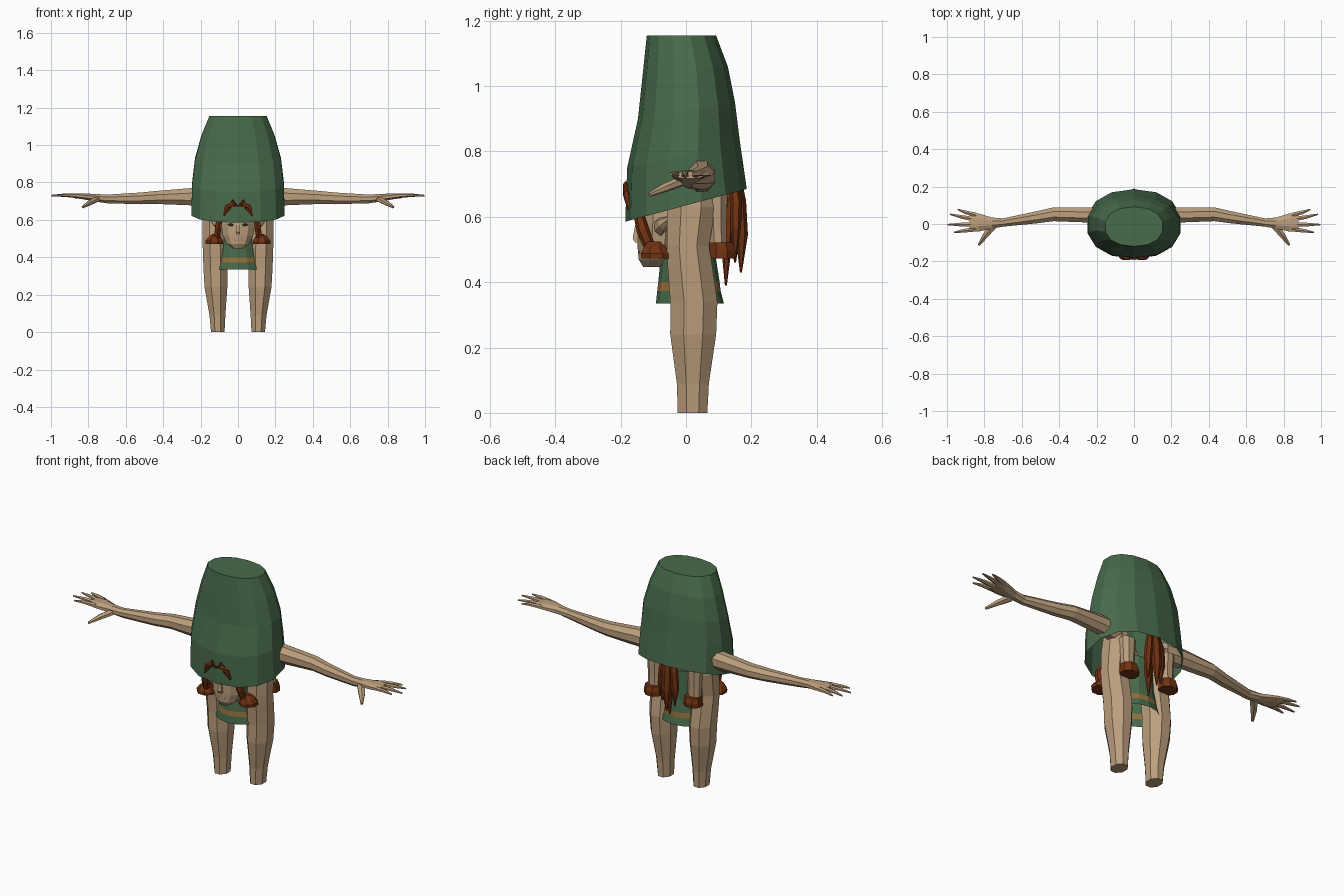
import bpy, bmesh, math
from mathutils import Vector


def material(name, rgb):
    m = bpy.data.materials.new(name)
    m.diffuse_color = (*rgb, 1)
    return m


GREEN = material("green cloth", (0.065, 0.145, 0.07))
SKIN = material("tan skin", (0.50, 0.345, 0.205))
BROWN = material("red brown", (0.165, 0.032, 0.006))
OCHRE = material("ochre belt", (0.29, 0.16, 0.045))
DARK = material("dark eye", (0.05, 0.04, 0.035))


def loft(name, rings, mats, caps=(True, True), mirror=False, rule=None):
    """Skin rings of points; rule(ring index) picks the material."""
    bm = bmesh.new()
    vs = [[bm.verts.new(p) for p in r] for r in rings]
    n = len(rings[0])
    for i in range(len(vs) - 1):
        for k in range(n):
            f = bm.faces.new((vs[i][k], vs[i][(k + 1) % n],
                              vs[i + 1][(k + 1) % n], vs[i + 1][k]))
            f.material_index = rule(i) if rule else 0
    if caps[0]:
        bm.faces.new(vs[0][::-1])
    if caps[1]:
        bm.faces.new(vs[-1])
    bmesh.ops.recalc_face_normals(bm, faces=bm.faces[:])
    me = bpy.data.meshes.new(name)
    bm.to_mesh(me)
    bm.free()
    for m in mats:
        me.materials.append(m)
    ob = bpy.data.objects.new(name, me)
    bpy.context.collection.objects.link(ob)
    if mirror:
        ob.modifiers.new("mirror", 'MIRROR').use_mirror_merge = False
    return ob


def tube(name, path, mat, n=8, mirror=False, flat=None):
    """Sweep an ellipse along (x, y, z, side radius, other radius)."""
    pts = [Vector(p[:3]) for p in path]
    rings = []
    for i, p in enumerate(path):
        t = (pts[min(i + 1, len(pts) - 1)] - pts[max(i - 1, 0)]).normalized()
        if flat:
            t = Vector(flat)
        side = Vector((1, 0, 0)) if abs(t.z) > 0.6 else t.cross(Vector((0, 0, 1)))
        side = (side - t * side.dot(t)).normalized()
        up = t.cross(side)
        rings.append([pts[i] + side * p[3] * math.cos(a) + up * p[4] * math.sin(a)
                      for a in [math.tau * (k + 0.5) / n for k in range(n)]])
    return loft(name, rings, [mat], mirror=mirror)


def slanted_ring(rx, yf, yb, zf, zb, n=14, power=0.9):
    """Horizontal oval whose height runs from zf in front to zb behind."""
    out = []
    for k in range(n):
        a = math.tau * (k + 0.5) / n
        c, s = math.cos(a), math.sin(a)
        c = math.copysign(abs(c) ** power, c)
        s = math.copysign(abs(s) ** power, s)
        out.append(((rx * c), (yf + yb) / 2 + (yb - yf) / 2 * s,
                    (zf + zb) / 2 + (zb - zf) / 2 * s))
    return out


# Large hollow hat with a slanted hem
loft("hat", [slanted_ring(*r) for r in (
    (0.255, -0.186, 0.186, 0.585, 0.685), (0.251, -0.180, 0.165, 0.75, 0.83),
    (0.235, -0.147, 0.150, 0.90, 0.95), (0.200, -0.132, 0.128, 1.04, 1.06),
    (0.157, -0.120, 0.092, 1.155, 1.155))], [GREEN], caps=(False, True))

# Legs
Z = (0, 0, 1)
tube("leg", [(0.108, 0.020, 0.00, 0.039, 0.049), (0.110, 0.021, 0.09, 0.046, 0.053),
             (0.118, 0.022, 0.24, 0.066, 0.076), (0.120, 0.024, 0.34, 0.070, 0.078),
             (0.122, 0.012, 0.45, 0.072, 0.074), (0.125, 0.006, 0.51, 0.070, 0.070),
             (0.128, 0.016, 0.63, 0.068, 0.080), (0.128, 0.016, 0.72, 0.055, 0.070)],
     SKIN, mirror=True, flat=Z)

# Arms with palms
X = (1, 0, 0)
tube("arm", [(0.14, 0.045, 0.720, 0.045, 0.052), (0.25, 0.048, 0.724, 0.043, 0.050),
             (0.43, 0.052, 0.720, 0.040, 0.038), (0.52, 0.036, 0.715, 0.035, 0.034),
             (0.70, 0.008, 0.712, 0.024, 0.025), (0.76, 0.005, 0.718, 0.032, 0.022),
             (0.83, 0.008, 0.726, 0.052, 0.017), (0.88, 0.010, 0.728, 0.052, 0.012)],
     SKIN, mirror=True, flat=X)

# Fingers and thumb
for i, (y0, x1, y1) in enumerate(((0.048, 0.945, 0.078), (0.024, 0.985, 0.052),
                                  (-0.003, 1.0, -0.003), (-0.028, 0.965, -0.045))):
    tube("finger_%d" % (i + 1), [(0.845, y0, 0.728, 0.014, 0.012),
                                 ((0.86 + x1) / 2, (y0 + y1) / 2, 0.732, 0.011, 0.009),
                                 (x1 - 0.002, y1, 0.730, 0.004, 0.004)], SKIN, 6, True)
tube("thumb", [(0.755, -0.012, 0.710, 0.022, 0.016), (0.795, -0.062, 0.690, 0.017, 0.014),
               (0.830, -0.112, 0.668, 0.007, 0.007)], SKIN, 6, True)

# Tunic with a belt band
loft("tunic", [slanted_ring(*r, n=14, power=1) for r in (
    (0.125, -0.092, 0.116, 0.335, 0.335), (0.112, -0.088, 0.106, 0.373, 0.373),
    (0.106, -0.085, 0.103, 0.400, 0.400), (0.092, -0.078, 0.092, 0.470, 0.470),
    (0.085, -0.070, 0.085, 0.62, 0.62))], [GREEN, OCHRE], caps=(False, True),
    rule=lambda i: 1 if i == 1 else 0)

# Head, nose and ears
tube("head", [(0, -0.105, 0.447, 0.028, 0.026), (0, -0.095, 0.470, 0.062, 0.050),
              (0, -0.085, 0.515, 0.085, 0.064), (0, -0.080, 0.580, 0.096, 0.070),
              (0, -0.075, 0.680, 0.096, 0.070), (0, -0.065, 0.740, 0.055, 0.040)],
     SKIN, 10, flat=Z)
tube("nose", [(0, -0.148, 0.522, 0.016, 0.012), (0, -0.152, 0.534, 0.015, 0.016),
              (0, -0.148, 0.590, 0.007, 0.006)], SKIN, 4, flat=Z)
tube("ear", [(0.085, -0.080, 0.570, 0.020, 0.030), (0.115, -0.070, 0.580, 0.018, 0.020),
             (0.150, -0.045, 0.600, 0.004, 0.004)], SKIN, 6, True)

# Eyes and mouth as thin plates
tube("eye", [(0.024, -0.145, 0.573, 0.003, 0.004), (0.040, -0.142, 0.574, 0.003, 0.007),
             (0.056, -0.134, 0.575, 0.003, 0.004)], DARK, 6, True)
tube("mouth", [(-0.020, -0.141, 0.492, 0.003, 0.003),
               (0.020, -0.141, 0.492, 0.003, 0.003)], BROWN, 4)

# Fringe locks breaking through the hat front
tube("fringe", [(0.004, -0.183, 0.672, 0.006, 0.010), (0.026, -0.185, 0.690, 0.009, 0.020),
                (0.055, -0.182, 0.668, 0.020, 0.011), (0.078, -0.174, 0.622, 0.004, 0.005)],
     BROWN, 6, True)

# Side braids ending in flared tufts
tube("braid", [(0.098, -0.145, 0.610, 0.016, 0.016), (0.106, -0.132, 0.560, 0.020, 0.020),
               (0.112, -0.110, 0.505, 0.016, 0.018)], BROWN, 6, True)
tube("tuft", [(0.120, -0.098, 0.525, 0.018, 0.020), (0.125, -0.095, 0.508, 0.036, 0.036),
              (0.127, -0.092, 0.488, 0.050, 0.050), (0.127, -0.090, 0.472, 0.050, 0.050)],
     BROWN, 8, True, Z)

# Rear limbs with brown cuffs
tube("rear_limb", [(0.120, 0.098, 0.500, 0.036, 0.028), (0.120, 0.096, 0.570, 0.038, 0.030),
                   (0.120, 0.094, 0.670, 0.044, 0.036)], SKIN, 8, True, Z)
tube("rear_cuff", [(0.120, 0.108, 0.472, 0.050, 0.045), (0.120, 0.110, 0.495, 0.050, 0.045),
                   (0.120, 0.106, 0.522, 0.045, 0.040)], BROWN, 8, True, Z)

# Ponytail made of tapered locks
for i, (x, y0, y1, z1, r) in enumerate(((0.0, 0.155, 0.168, 0.43, 0.026),
                                        (-0.034, 0.145, 0.150, 0.46, 0.022),
                                        (0.034, 0.145, 0.150, 0.47, 0.022),
                                        (0.012, 0.130, 0.122, 0.39, 0.024))):
    zm = (0.66 + z1) / 2
    tube("ponytail_lock_%d" % (i + 1), [(x * 0.7, y0, 0.71, r * 0.7, r * 0.6),
                                        (x, y0 + 0.008, 0.65, r, r * 0.8),
                                        (x * 1.2, y1 + 0.002, zm, r, r * 0.75),
                                        (x * 1.1, y1, z1, 0.003, 0.003)], BROWN, 6, flat=Z)
